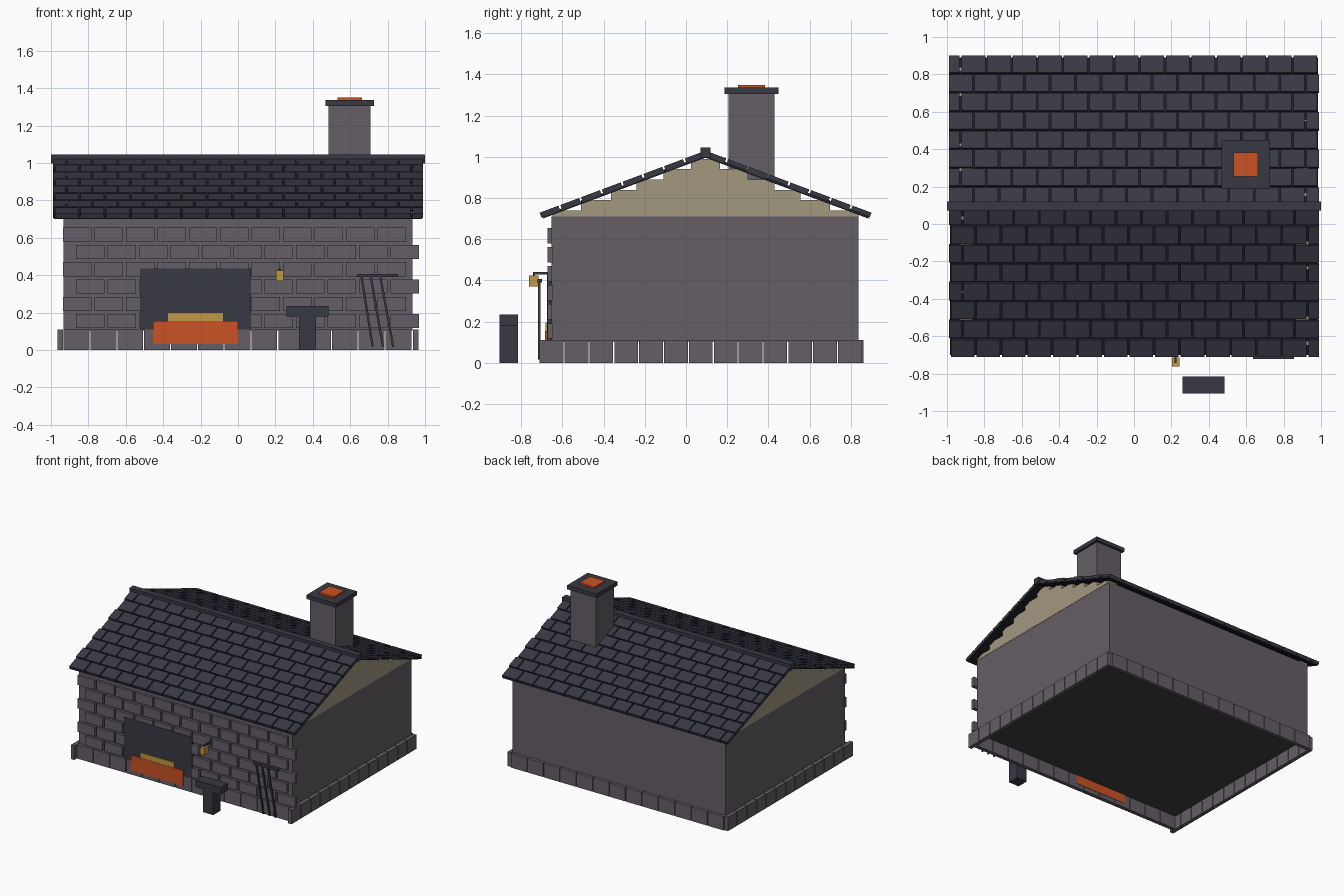
import bpy, bmesh, math
from mathutils import Matrix, Vector

old = bpy.data.objects.get("Cube")
if old:
    bpy.data.objects.remove(old)


def make_material(name, rgb):
    # sRGB components to linear
    lin = [((c / 255 + 0.055) / 1.055) ** 2.4 for c in rgb] + [1]
    m = bpy.data.materials.new(name)
    m.use_nodes = True
    m.diffuse_color = lin
    m.node_tree.nodes["Principled BSDF"].inputs["Base Color"].default_value = lin
    return m


STONE = make_material("grey stone", (100, 94, 102))
SLATE = make_material("dark slate", (56, 56, 68))
DECK = make_material("black deck", (30, 30, 38))
PLASTER = make_material("beige plaster", (163, 152, 128))
EMBER = make_material("ember orange", (202, 82, 36))
BRASS = make_material("brass yellow", (192, 152, 66))
FLOOR = make_material("charcoal floor", (66, 64, 64))


def make_object(name, mat, boxes, matrix=None):
    """Object made of boxes, each given as (x0, x1, y0, y1, z0, z1)."""
    bm = bmesh.new()
    for x0, x1, y0, y1, z0, z1 in boxes:
        centre = Matrix.Translation(((x0 + x1) / 2, (y0 + y1) / 2, (z0 + z1) / 2))
        size = Matrix.Diagonal((x1 - x0, y1 - y0, z1 - z0, 1))
        bmesh.ops.create_cube(bm, size=1, matrix=centre @ size)
    if matrix:
        bm.transform(matrix)
    me = bpy.data.meshes.new(name)
    bm.to_mesh(me)
    bm.free()
    me.materials.append(mat)
    ob = bpy.data.objects.new(name, me)
    bpy.context.collection.objects.link(ob)
    return ob


# Wall body and floor
W, Y0, Y1, RIDGE_Y = 0.932, -0.652, 0.838, 0.095
make_object("walls", STONE, [(-W, W, Y0, Y1, 0.11, 0.71)])
make_object("floor", FLOOR, [(-W, W, Y0, Y1, 0.104, 0.11)])

# Plinth blocks around the base, the side rows running past the front row
plinth = []
for i in range(13):
    x = -W + i * 0.1434
    plinth.append((x, x + 0.138, -0.678, -0.648, 0, 0.11))
    plinth.append((x, x + 0.138, 0.832, 0.862, 0, 0.11))
    y = -0.71 + i * 0.1207
    for s in (-1, 1):
        plinth.append((s * 0.95 - 0.015, s * 0.95 + 0.015, y, y + 0.115, 0, 0.11))
make_object("plinth_blocks", STONE, plinth)

# Raised front masonry in running bond
bricks = []
for row in range(6):
    z = 0.117 + row * 0.0925
    start = -0.865 if row % 2 == 0 else -0.935
    for i in range(11):
        x = start + i * 0.168
        bricks.append((x, x + 0.152, -0.672, -0.645, z, z + 0.075))
make_object("front_masonry", STONE, bricks)

# Stepped gables
gable = []
for i, half in enumerate((0.742, 0.605, 0.46, 0.335, 0.205, 0.07)):
    top = 0.74 + i * 0.05
    bottom = 0.71 if i == 0 else top - 0.05
    for s in (-1, 1):
        gable.append((s * 0.9 - 0.034, s * 0.9 + 0.034,
                      RIDGE_Y - half, RIDGE_Y + half, bottom, top))
make_object("stepped_gables", PLASTER, gable)

# Roof: each slope is laid flat along +y, then tilted down from the ridge
tilt = math.radians(-20.5)
length, rows, pitch = 0.86, 8, 0.1365
for side, turn in (("back", 0), ("front", math.pi)):
    place = (Matrix.Translation(Vector((0, RIDGE_Y, 1.03)))
             @ Matrix.Rotation(turn, 4, "Z") @ Matrix.Rotation(tilt, 4, "X"))
    make_object(side + "_roof_deck", DECK,
                [(-0.985, 0.985, 0, length - 0.005, -0.032, -0.018)], place)
    tiles = []
    step = length / rows
    for r in range(rows):
        x = -0.99 - (pitch / 2 if r % 2 else 0)
        while x < 0.98:
            x0, x1 = max(x, -0.99), min(x + pitch - 0.01, 0.99)
            if x1 - x0 > 0.01:
                tiles.append((x0, x1, r * step + 0.01, (r + 1) * step, -0.025, 0))
            x += pitch
    make_object(side + "_roof_tiles", SLATE, tiles, place)
make_object("ridge_cap", SLATE, [(-1, 1, RIDGE_Y - 0.024, RIDGE_Y + 0.024, 0.998, 1.045)])

# Chimney
def square(cx, cy, half, z0, z1):
    return (cx - half, cx + half, cy - half, cy + half, z0, z1)


make_object("chimney_stack", STONE, [square(0.597, 0.318, 0.112, 0.89, 1.31)])
make_object("chimney_cap", SLATE, [square(0.597, 0.318, 0.13, 1.305, 1.336)])
make_object("chimney_glow", EMBER, [square(0.597, 0.318, 0.065, 1.33, 1.35)])

# Hearth opening and fire
make_object("hearth_opening", SLATE, [(-0.523, 0.07, -0.676, -0.645, 0.11, 0.435)])
make_object("fire_base", EMBER, [(-0.455, 0, -0.685, -0.645, 0.033, 0.155)])
make_object("fire_core", BRASS, [(-0.375, -0.08, -0.683, -0.645, 0.15, 0.197)])

# Hanging lantern
make_object("lantern", BRASS, [(0.203, 0.242, -0.762, -0.715, 0.37, 0.425)])
make_object("lantern_bracket", SLATE, [(0.217, 0.228, -0.74, -0.65, 0.428, 0.44),
                                       (0.217, 0.228, -0.742, -0.732, 0.42, 0.44)])

# Anvil in front
make_object("anvil", SLATE, [(0.26, 0.483, -0.905, -0.815, 0.18, 0.235),
                             (0.327, 0.417, -0.905, -0.815, 0, 0.18)])

# Tool rack with leaning rods
make_object("tool_rack_bar", SLATE, [(0.635, 0.855, -0.722, -0.7, 0.39, 0.408)])
for i in range(3):
    top = Vector((0.66 + i * 0.05, -0.712, 0.395))
    foot = Vector((0.72 + i * 0.055, -0.712, 0.018))
    axis = foot - top
    turn = axis.to_track_quat("Z", "Y").to_matrix().to_4x4()
    make_object("leaning_rod_%d" % (i + 1), SLATE,
                [square(0, 0, 0.006, 0, axis.length)], Matrix.Translation(top) @ turn)
